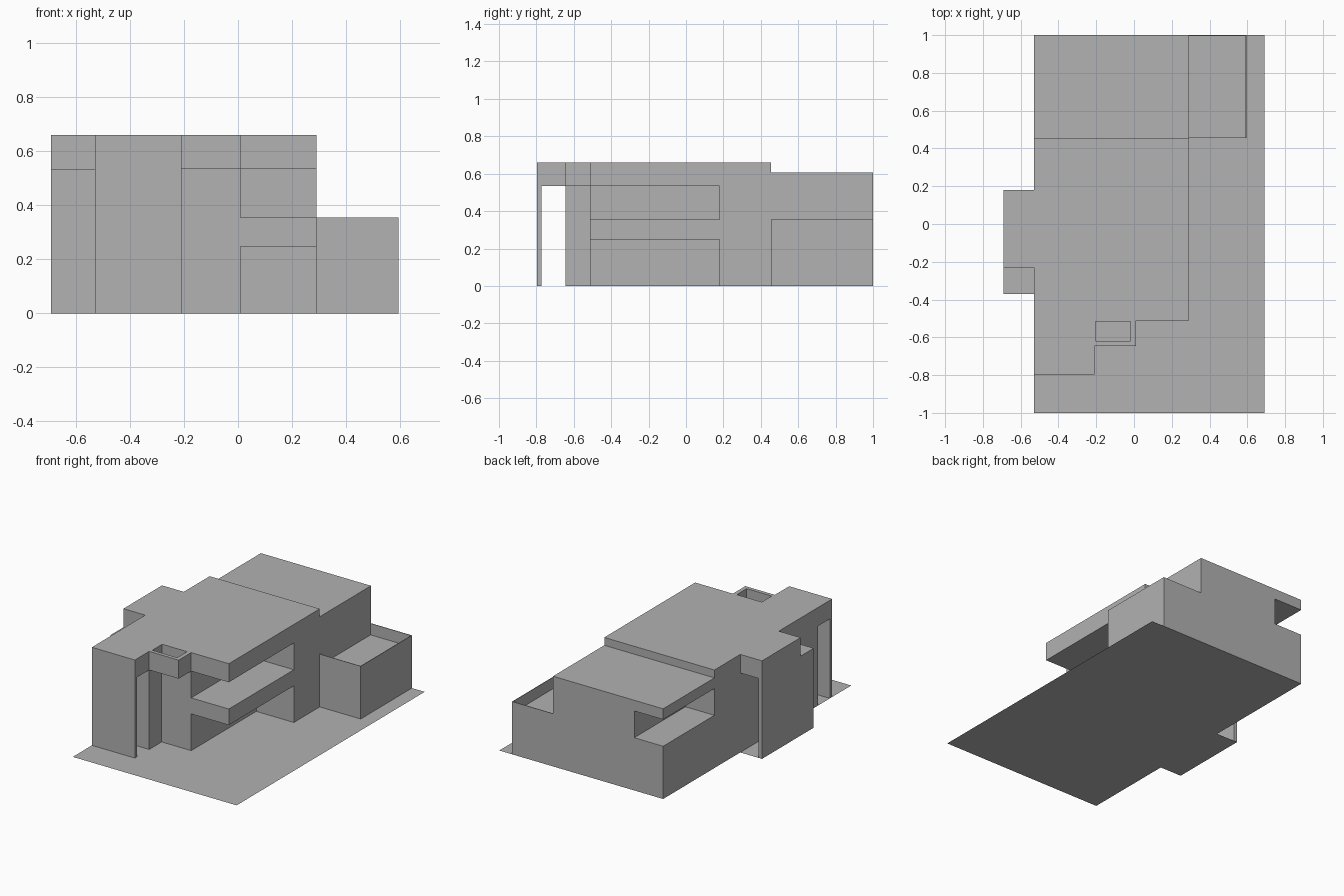
import bpy
import bmesh
from mathutils import Vector

cube = bpy.data.objects.get("Cube")
if cube:
    bpy.data.objects.remove(cube, do_unlink=True)

# One plain grey for the whole massing model
grey = bpy.data.materials.new("plain_grey")
grey.use_nodes = True
colour = (0.445, 0.445, 0.445, 1)
grey.diffuse_color = colour
grey.node_tree.nodes["Principled BSDF"].inputs["Base Color"].default_value = colour


def add_object(name, bm):
    mesh = bpy.data.meshes.new(name)
    bm.to_mesh(mesh)
    bm.free()
    mesh.materials.append(grey)
    obj = bpy.data.objects.new(name, mesh)
    bpy.context.collection.objects.link(obj)
    return obj


def box(name, xs, ys, zs, cuts=()):
    """Box between pairs of limits, with optional box-shaped cuts."""
    bm = bmesh.new()
    bmesh.ops.create_cube(bm, size=1)
    limits = (xs, ys, zs)
    for v in bm.verts:
        v.co = Vector([lim[0] if c < 0 else lim[1] for c, lim in zip(v.co, limits)])
    obj = add_object(name, bm)
    for cut in cuts:
        cutter = box(name + "_cutter", *cut)
        mod = obj.modifiers.new("cut", "BOOLEAN")
        mod.operation = "DIFFERENCE"
        mod.solver = "EXACT"
        mod.object = cutter
        bpy.context.view_layer.update()
        graph = bpy.context.evaluated_depsgraph_get()
        result = bpy.data.meshes.new_from_object(obj.evaluated_get(graph))
        obj.modifiers.clear()
        obj.data = result
        bpy.data.objects.remove(cutter, do_unlink=True)
    return obj


def sheet(name, xs, ys):
    """Flat ground sheet."""
    bm = bmesh.new()
    corners = [(xs[0], ys[0]), (xs[1], ys[0]), (xs[1], ys[1]), (xs[0], ys[1])]
    bm.faces.new([bm.verts.new((x, y, 0)) for x, y in corners])
    return add_object(name, bm)


# Shared levels and wall lines
ROOF, REAR_ROOF, SOFFIT, DECK = 0.66, 0.607, 0.535, 0.355
WEST, EAST, CORE, ENTRY = -0.53, 0.29, 0.01, -0.21
FRONT, MIDDLE, BACK = -0.512, 0.455, 1.0
PORCH, SCREEN, BAY = -0.645, -0.797, -0.692

# Ground
sheet("ground_plate", (WEST, 0.69), (-1, BACK))
sheet("side_passage_floor", (BAY, WEST), (-0.37, 0.18))

# Main volume with ground-floor recess and balcony on the east side
main_cuts = [((CORE, 0.5), (-0.7, 0.18), z) for z in ((-0.1, 0.247), (DECK, SOFFIT))]
box("main_block", (WEST, EAST), (FRONT, MIDDLE), (0, ROOF), main_cuts)

# Rear volume with corner loggia
box("rear_block", (WEST, EAST), (MIDDLE, BACK), (0, REAR_ROOF),
    [((-0.7, -0.315), (MIDDLE, 1.2), (DECK, SOFFIT))])

# Terrace with sunken deck and thin parapets
box("terrace", (EAST, 0.595), (MIDDLE, BACK), (0, DECK),
    [((0.2, 0.591), (MIDDLE + 0.004, 0.996), (0.278, 0.5))])

# Front porch: wall, roof and free-standing screen
box("entry_block", (WEST, ENTRY), (PORCH, FRONT), (0, ROOF))
box("porch_roof", (WEST, ENTRY), (SCREEN, PORCH), (SOFFIT, ROOF))
box("front_screen", (WEST, ENTRY), (SCREEN, SCREEN + 0.024), (0, SOFFIT))
box("open_canopy", (ENTRY, CORE), (PORCH, FRONT), (SOFFIT, ROOF),
    [((ENTRY + 0.006, -0.018), (-0.62, FRONT - 0.003), (0.4, 0.8))])

# Side bay: roof, screen wall and lower end block
box("side_bay_roof", (BAY, WEST), (-0.23, 0.18), (SOFFIT, ROOF))
box("side_screen", (BAY, BAY + 0.025), (-0.23, 0.18), (0, SOFFIT))
box("side_end_block", (BAY, WEST), (-0.37, -0.23), (0, SOFFIT))
